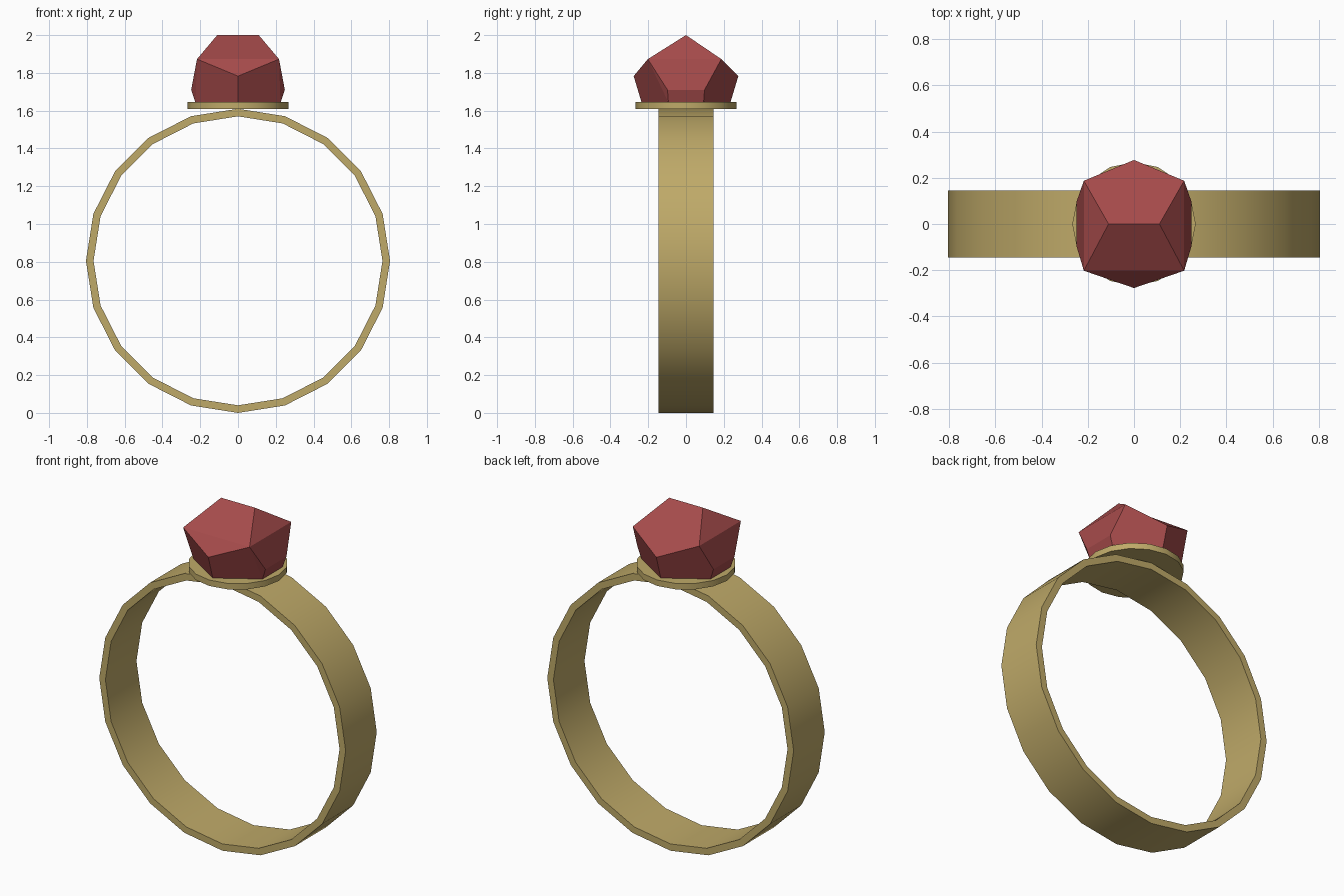
import bpy, bmesh
from math import pi, radians
from mathutils import Vector

if "Cube" in bpy.data.objects:
    bpy.data.objects.remove(bpy.data.objects["Cube"])


def material(name, color):
    m = bpy.data.materials.new(name)
    m.diffuse_color = color
    m.use_nodes = True
    m.node_tree.nodes["Principled BSDF"].inputs["Base Color"].default_value = m.diffuse_color
    return m


def finish(name, bm, mat, smooth=False):
    bmesh.ops.recalc_face_normals(bm, faces=bm.faces)
    mesh = bpy.data.meshes.new(name)
    bm.to_mesh(mesh)
    bm.free()
    mesh.materials.append(mat)
    obj = bpy.data.objects.new(name, mesh)
    bpy.context.collection.objects.link(obj)
    if smooth:
        bpy.ops.object.select_all(action='DESELECT')
        obj.select_set(True)
        bpy.context.view_layer.objects.active = obj
        bpy.ops.object.shade_smooth_by_angle(angle=radians(40))
    return obj


gold = material("gold", (0.52, 0.40, 0.14, 1))
red = material("red_stone", (0.38, 0.07, 0.07, 1))

# Band: rectangular profile spun in 20 steps around the y axis
center_z = 0.805
bm = bmesh.new()
profile = [(0.765, -0.145), (0.805, -0.145), (0.805, 0.145), (0.765, 0.145)]
verts = [bm.verts.new((r, y, center_z)) for r, y in profile]
edges = [bm.edges.new((verts[i], verts[(i + 1) % 4])) for i in range(4)]
bmesh.ops.spin(bm, geom=verts + edges, cent=(0, 0, center_z), axis=(0, 1, 0),
               angle=2 * pi, steps=20, use_merge=True)
bmesh.ops.remove_doubles(bm, verts=bm.verts, dist=0.001)
finish("ring_band", bm, gold, smooth=True)

# Setting: thin 16-sided plate on top of the band
bm = bmesh.new()
bmesh.ops.create_cone(bm, cap_ends=True, segments=16, radius1=0.267,
                      radius2=0.267, depth=0.035)
bmesh.ops.translate(bm, verts=bm.verts, vec=Vector((0, 0, 1.6275)))
finish("setting_plate", bm, gold, smooth=True)

# Gem: upper part of a twelve-sided stone, flat underneath
bm = bmesh.new()
points = [(0, 0.277, 1.783), (0, -0.277, 1.783),
          (0, 0.235, 1.643), (0, -0.235, 1.643)]
for s in (-1, 1):
    points += [(s * 0.11, 0, 2.0), (s * 0.217, 0.187, 1.873),
               (s * 0.217, -0.202, 1.873)]
    for t in (-1, 1):
        points += [(s * 0.248, t * 0.098, 1.71), (s * 0.225, t * 0.093, 1.643)]
for p in points:
    bm.verts.new(p)
bmesh.ops.convex_hull(bm, input=bm.verts)
# Merge the hull triangles into five-sided facets
bmesh.ops.dissolve_limit(bm, angle_limit=radians(14), verts=bm.verts,
                         edges=bm.edges)
finish("gem", bm, red)
